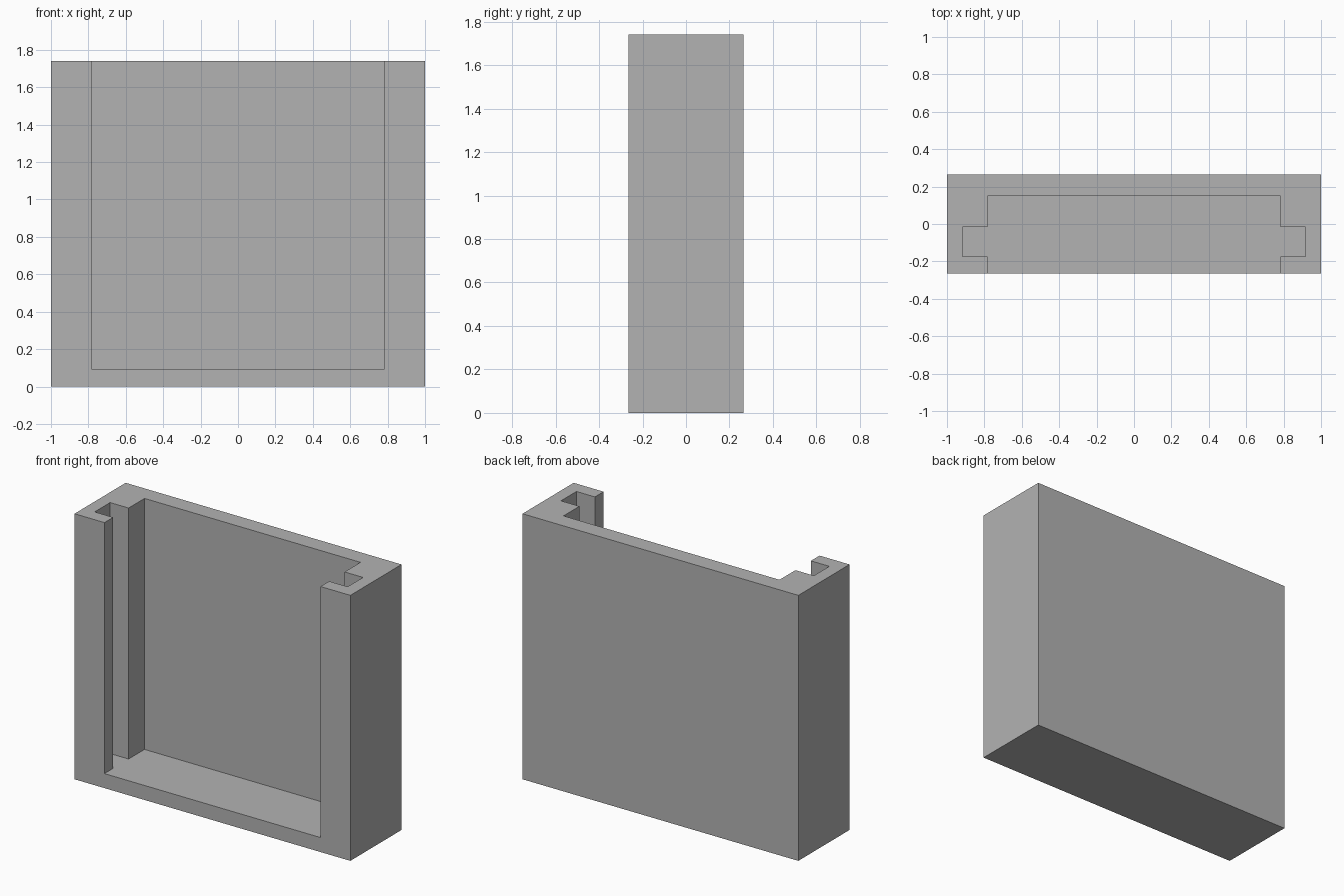
import bpy
import bmesh

cube = bpy.data.objects.get("Cube")
if cube:
    bpy.data.objects.remove(cube, do_unlink=True)

WIDTH, DEPTH, TOP, FLOOR = 1.0, 0.265, 1.74, 0.095   # half width, half depth, heights
OPENING, GROOVE = 0.783, 0.917                       # half widths of the cavity and its grooves
BACK, GROOVE_BACK, GROOVE_FRONT = 0.15, -0.015, -0.175

grey = bpy.data.materials.new("plain grey")
grey.use_nodes = True
grey.diffuse_color = (0.45, 0.45, 0.45, 1)
grey.node_tree.nodes["Principled BSDF"].inputs["Base Color"].default_value = (0.45, 0.45, 0.45, 1)


def prism(name, half, z0, z1):
    """Mirror the +x half of an outline across x = 0 and extrude it upward."""
    outline = half + [(-x, y) for x, y in reversed(half)]
    bm = bmesh.new()
    base = bm.faces.new([bm.verts.new((x, y, z0)) for x, y in outline])
    up = bmesh.ops.extrude_face_region(bm, geom=[base], use_keep_orig=True)["geom"]
    bmesh.ops.translate(bm, vec=(0, 0, z1 - z0),
                        verts=[v for v in up if isinstance(v, bmesh.types.BMVert)])
    bmesh.ops.recalc_face_normals(bm, faces=bm.faces)
    mesh = bpy.data.meshes.new(name)
    bm.to_mesh(mesh)
    bm.free()
    mesh.materials.append(grey)
    obj = bpy.data.objects.new(name, mesh)
    bpy.context.collection.objects.link(obj)
    return obj


# Outer block
holder = prism("slotted_holder", [(WIDTH, -DEPTH), (WIDTH, DEPTH)], 0, TOP)

# Cavity with side grooves, open at the front and top
cavity = prism("cavity_cutter", [
    (OPENING, -DEPTH - 0.1), (OPENING, GROOVE_FRONT), (GROOVE, GROOVE_FRONT),
    (GROOVE, GROOVE_BACK), (OPENING, GROOVE_BACK), (OPENING, BACK)], FLOOR, TOP + 0.1)
cavity.hide_render = True

# Cut the cavity and remove the cutter
cut = holder.modifiers.new("cavity", "BOOLEAN")
cut.operation = "DIFFERENCE"
cut.solver = "EXACT"
cut.object = cavity
bpy.context.view_layer.objects.active = holder
bpy.ops.object.modifier_apply(modifier=cut.name)
bpy.data.objects.remove(cavity, do_unlink=True)
